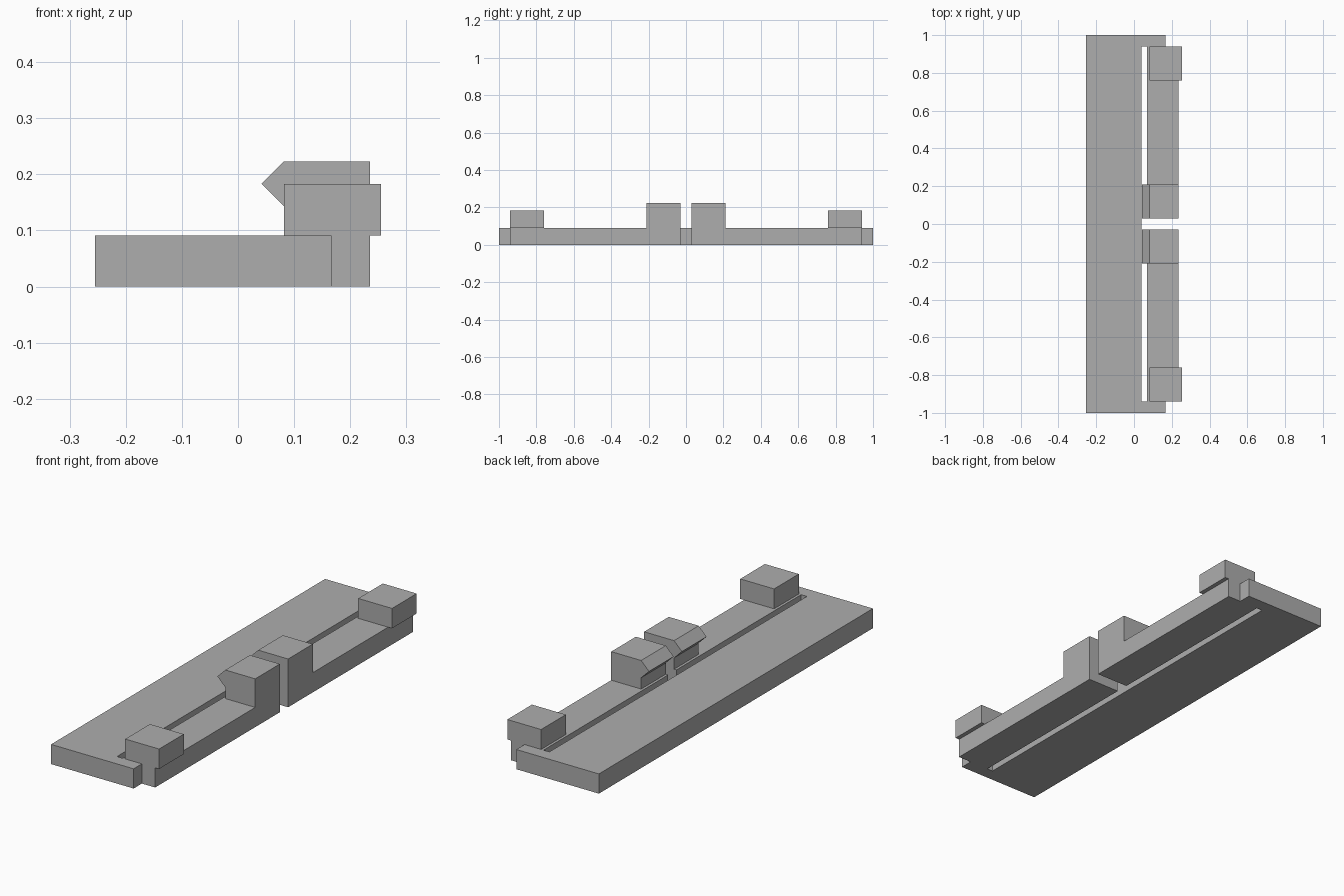
import bpy
import bmesh
from mathutils import Vector

cube = bpy.data.objects.get("Cube")
if cube:
    bpy.data.objects.remove(cube, do_unlink=True)

grey = bpy.data.materials.new("plain_grey")
grey.use_nodes = True
colour = (0.42, 0.42, 0.42, 1)
grey.diffuse_color = colour
grey.node_tree.nodes["Principled BSDF"].inputs["Base Color"].default_value = colour

THICK = 0.091    # plate thickness
ARM_IN, ARM_OUT = 0.07, 0.235
GAP, ARM_END = 0.03, 0.94
BLOCK_IN = 0.082
PAD = 0.18       # length of each raised block


def prism(name, points, direction):
    """Extrude a flat outline along a direction into a solid."""
    bm = bmesh.new()
    face = bm.faces.new([bm.verts.new(p) for p in points])
    out = bmesh.ops.extrude_face_region(bm, geom=[face])
    verts = [g for g in out["geom"] if isinstance(g, bmesh.types.BMVert)]
    bmesh.ops.translate(bm, verts=verts, vec=Vector(direction))
    bmesh.ops.recalc_face_normals(bm, faces=bm.faces)
    mesh = bpy.data.meshes.new(name)
    bm.to_mesh(mesh)
    bm.free()
    mesh.materials.append(grey)
    obj = bpy.data.objects.new(name, mesh)
    bpy.context.collection.objects.link(obj)
    return obj


# Base plate with its slot and two spring arms, outlined as one piece
half = [(0.04, ARM_END), (ARM_IN, ARM_END), (ARM_IN, GAP), (ARM_OUT, GAP),
        (ARM_OUT, ARM_END), (0.167, ARM_END), (0.167, 1), (-0.255, 1)]
outline = half + [(x, -y) for x, y in reversed(half)]
prism("base_plate_with_arms", [(x, y, 0) for x, y in outline], (0, 0, THICK))

# Raised parts, as cross-sections in x and z
hook = [(BLOCK_IN, THICK), (ARM_OUT, THICK), (ARM_OUT, 0.223),
        (BLOCK_IN, 0.223), (0.042, 0.183), (BLOCK_IN, 0.143)]
block = [(BLOCK_IN, THICK), (0.255, THICK), (0.255, 0.183), (BLOCK_IN, 0.183)]

for side, sign in (("front", -1), ("back", 1)):
    for name, section, start in (("latch_hook", hook, GAP),
                                 ("end_block", block, ARM_END - PAD)):
        prism(f"{side}_{name}", [(x, sign * start, z) for x, z in section],
              (0, sign * PAD, 0))
